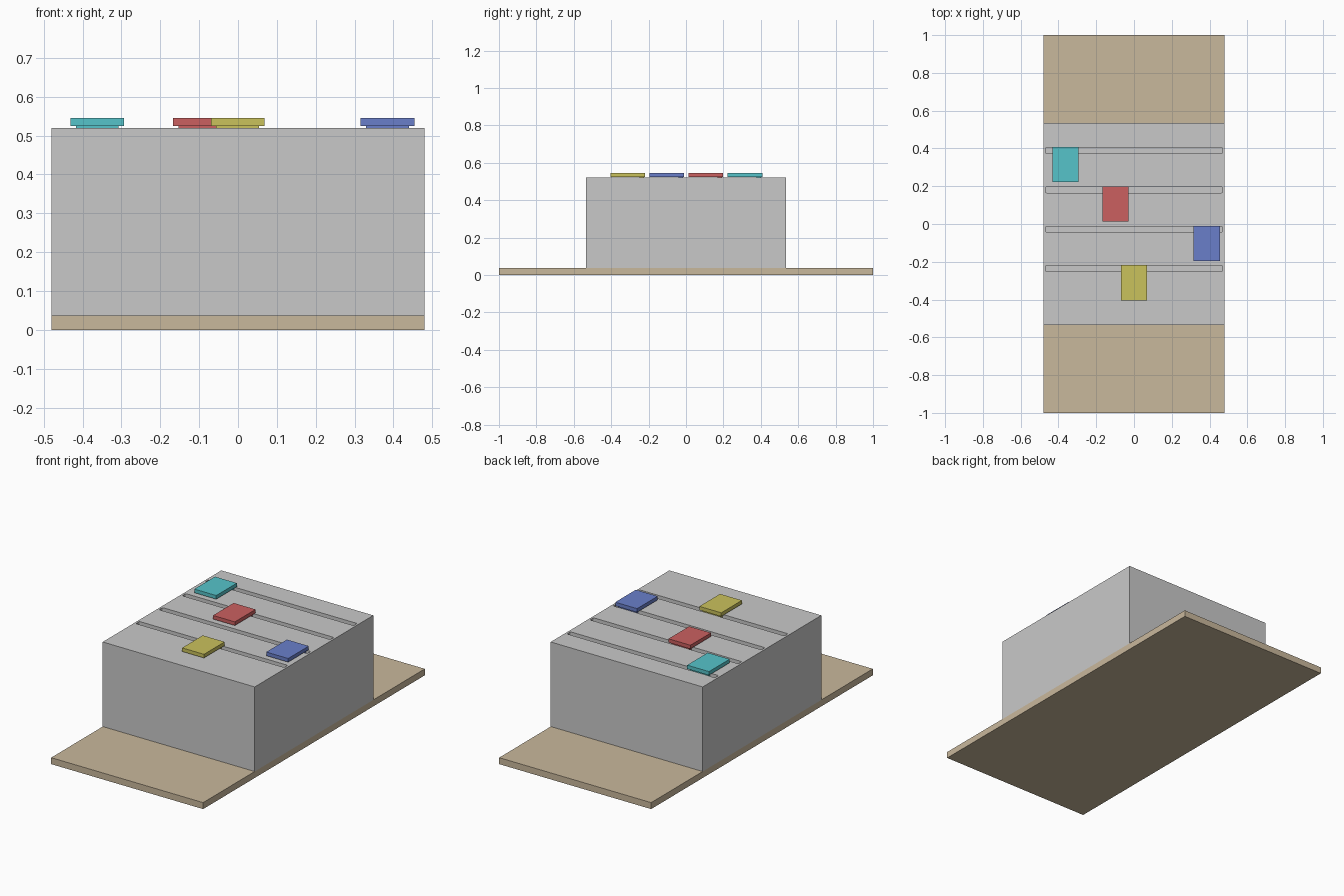
import bpy
import bmesh
from mathutils import Vector

default = bpy.data.objects.get("Cube")
if default:
    bpy.data.objects.remove(default, do_unlink=True)


def material(name, rgb):
    mat = bpy.data.materials.new(name)
    mat.use_nodes = True
    mat.diffuse_color = (*rgb, 1)
    mat.node_tree.nodes["Principled BSDF"].inputs["Base Color"].default_value = (*rgb, 1)
    return mat


def box(name, low, high, mat, round_corners=0):
    """Box between two corners, with optionally rounded upright edges."""
    low, high = Vector(low), Vector(high)
    bm = bmesh.new()
    bmesh.ops.create_cube(bm, size=1)
    for v in bm.verts:
        v.co = (low + high) / 2 + v.co * (high - low)
    if round_corners:
        upright = [e for e in bm.edges if abs(e.verts[0].co.z - e.verts[1].co.z) > 1e-4]
        bmesh.ops.bevel(bm, geom=upright, offset=round_corners, segments=3,
                        profile=0.5, affect='EDGES')
    mesh = bpy.data.meshes.new(name)
    bm.to_mesh(mesh)
    bm.free()
    mesh.materials.append(mat)
    obj = bpy.data.objects.new(name, mesh)
    bpy.context.collection.objects.link(obj)
    return obj


grey = material("light grey", (0.584, 0.584, 0.584))
tan = material("tan", (0.584, 0.479, 0.332))
BASE_TOP, TOP = 0.037, 0.52

# Board and main block
box("base_board", (-0.48, -1, 0), (0.48, 1, BASE_TOP), tan)
body = box("body", (-0.48, -0.535, BASE_TOP), (0.48, 0.535, TOP), grey)

# Sliders: colour name, colour, x centre, slot y centre
sliders = [
    ("cyan", (0.093, 0.552, 0.591), -0.362, 0.39),
    ("red", (0.597, 0.117, 0.117), -0.098, 0.181),
    ("blue", (0.144, 0.212, 0.591), 0.385, -0.028),
    ("yellow", (0.591, 0.539, 0.107), -0.001, -0.236),
]

for name, rgb, x, y in sliders:
    mat = material(name, rgb)

    # Slot groove across the top
    cutter = box(name + "_slot_cutter", (-0.468, y - 0.016, TOP - 0.04),
                 (0.468, y + 0.016, TOP + 0.04), grey, 0.006)
    cutter.hide_render = True
    cutter.hide_viewport = True
    cut = body.modifiers.new(name + "_slot", 'BOOLEAN')
    cut.operation = 'DIFFERENCE'
    cut.solver = 'EXACT'
    cut.object = cutter

    # Stem in the slot and tab resting above it
    box(name + "_stem", (x - 0.055, y - 0.012, TOP - 0.04),
        (x + 0.055, y + 0.012, TOP + 0.006), mat)
    box(name + "_tab", (x - 0.069, y - 0.168, TOP + 0.005),
        (x + 0.069, y + 0.018, TOP + 0.026), mat)
